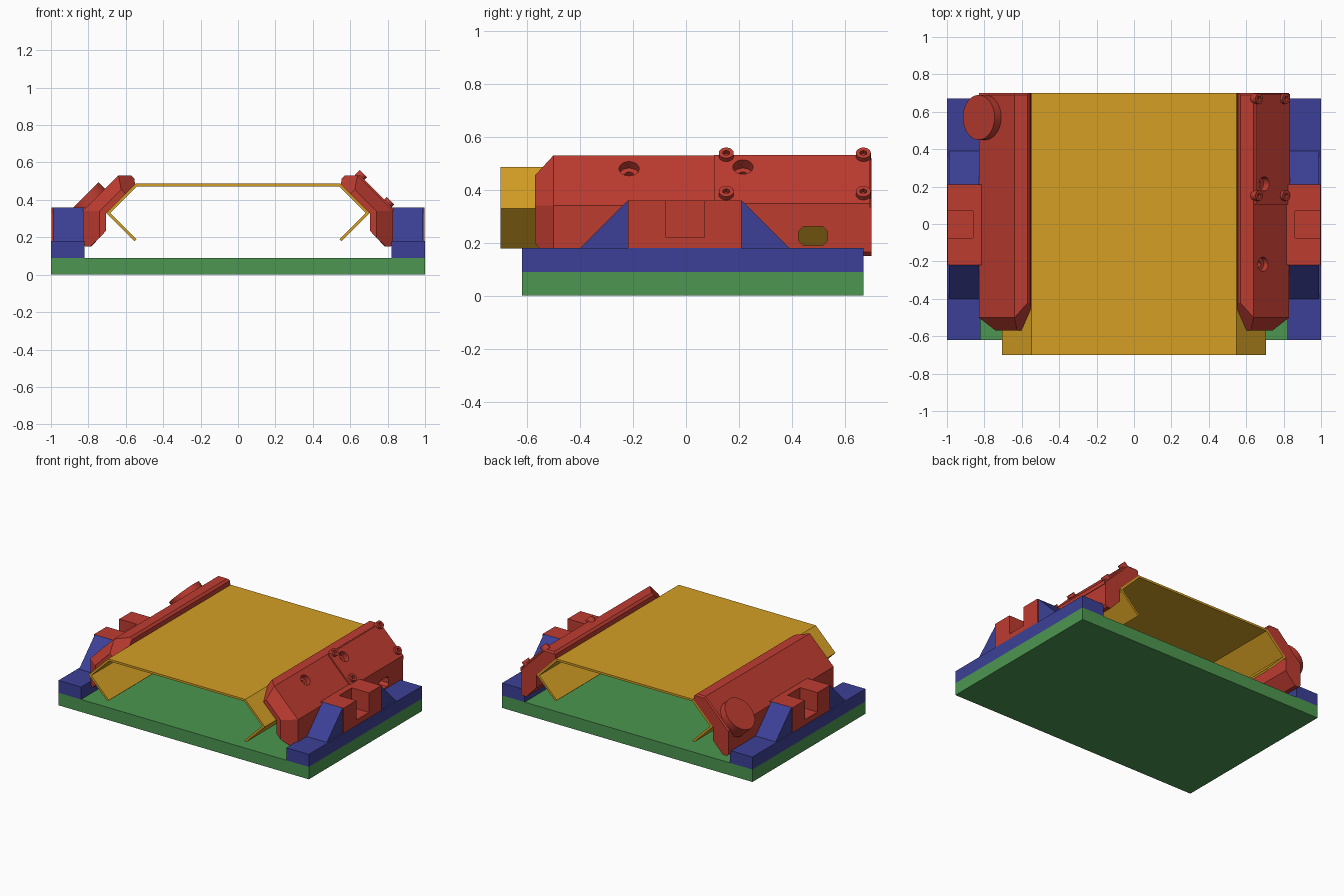
import bpy, bmesh, math
from mathutils import Vector

if "Cube" in bpy.data.objects:
    bpy.data.objects.remove(bpy.data.objects["Cube"])


def material(name, rgb):
    m = bpy.data.materials.new(name)
    m.diffuse_color = (*rgb, 1)
    m.use_nodes = True
    m.node_tree.nodes["Principled BSDF"].inputs["Base Color"].default_value = m.diffuse_color
    return m


GREEN = material("green", (0.072, 0.305, 0.08))
BLUE = material("blue", (0.045, 0.051, 0.305))
RED = material("red", (0.515, 0.045, 0.03))
GOLD = material("gold", (0.66, 0.35, 0.018))


def finish(name, bm, mat, side=1):
    """Turn a bmesh into an object, mirrored to the given side."""
    for v in bm.verts:
        v.co.x *= side
    bmesh.ops.recalc_face_normals(bm, faces=bm.faces)
    me = bpy.data.meshes.new(name)
    bm.to_mesh(me)
    bm.free()
    ob = bpy.data.objects.new(name, me)
    bpy.context.collection.objects.link(ob)
    if mat:
        me.materials.append(mat)
    return ob


def prism_bm(pts, axis, lo, hi):
    """Extrude an (x, z) outline along y, or a (y, z) outline along x."""
    bm = bmesh.new()
    put = (lambda p, t: (p[0], t, p[1])) if axis == 'y' else (lambda p, t: (t, p[0], p[1]))
    a = [bm.verts.new(put(p, lo)) for p in pts]
    b = [bm.verts.new(put(p, hi)) for p in pts]
    bm.faces.new(a)
    bm.faces.new(b)
    n = len(pts)
    for i in range(n):
        j = (i + 1) % n
        bm.faces.new((a[i], a[j], b[j], b[i]))
    return bm


def prism(name, pts, axis, lo, hi, mat, side=1):
    return finish(name, prism_bm(pts, axis, lo, hi), mat, side)


def box(name, x, y, z, mat, side=1):
    return prism(name, [(x[0], z[0]), (x[1], z[0]), (x[1], z[1]), (x[0], z[1])],
                 'y', y[0], y[1], mat, side)


def rod(name, centre, axis, r, lo, hi, mat, side=1, seg=24):
    """Cylinder along an axis, from lo to hi measured from its centre point."""
    bm = bmesh.new()
    bmesh.ops.create_cone(bm, cap_ends=True, segments=seg, radius1=r, radius2=r, depth=hi - lo)
    d = Vector(axis).normalized()
    q = d.to_track_quat('Z', 'Y')
    for v in bm.verts:
        v.co = q @ v.co + Vector(centre) + d * (lo + hi) / 2
    return finish(name, bm, mat, side)


def cut(ob, *cutters):
    """Subtract the cutters, bake the result and remove them."""
    for c in cutters:
        mod = ob.modifiers.new("cut", 'BOOLEAN')
        mod.operation, mod.solver, mod.object = 'DIFFERENCE', 'EXACT', c
        c.hide_render = True
    bpy.context.view_layer.update()
    dg = bpy.context.evaluated_depsgraph_get()
    me = bpy.data.meshes.new_from_object(ob.evaluated_get(dg))
    ob.modifiers.clear()
    ob.data = me
    for c in cutters:
        bpy.data.objects.remove(c)
    return ob


SLOPE = (1, 0, 1)  # outward direction of the sloping pod face

# Base board
box("base_board", (-1, 1), (-0.62, 0.67), (0, 0.09), GREEN)

# Folded sheet
half = [(0.548, 0.487), (0.705, 0.33), (0.553, 0.178), (0.542, 0.189), (0.683, 0.33), (0.541, 0.472)]
right, left = half, [(-x, z) for x, z in half]
outline = right + left[::-1]
prism("folded_sheet", outline, 'y', -0.70, 0.70, GOLD)

# Side pod cross-section
POD = [(0.55, 0.483), (0.555, 0.515), (0.57, 0.53), (0.64, 0.53), (0.83, 0.34), (0.83, 0.165),
       (0.815, 0.15), (0.785, 0.15), (0.705, 0.235), (0.705, 0.328)]

for s, tag in ((1, "right"), (-1, "left")):
    # Mounting rail
    box(tag + "_rail", (0.82, 1), (-0.62, 0.67), (0.09, 0.18), BLUE, s)

    # Triangular gussets with a pin hole
    for e, end in ((-1, "front"), (1, "rear")):
        tri = [(-0.005 + e * 0.215, 0.18), (-0.005 + e * 0.395, 0.18), (-0.005 + e * 0.215, 0.36)]
        g = prism(f"{tag}_{end}_gusset", tri, 'x', 0.83, 0.99, BLUE, s)
        cut(g, rod("pin_cutter", (0.91, 0, 0.275), (0, 1, 0), 0.025, -0.6, 0.6, None, s))

    # Hinge block with a notch
    blk = box(tag + "_hinge_block", (0.815, 0.998), (-0.22, 0.21), (0.18, 0.36), RED, s)
    cut(blk, box("notch_cutter", (0.86, 1.1), (-0.075, 0.07), (0.22, 0.5), None, s),
        rod("pin_cutter", (0.91, 0, 0.275), (0, 1, 0), 0.025, -0.6, 0.6, None, s))

    # Pod body with a tapered nose and softened tail
    bm = prism_bm(POD, 'y', -0.57, 0.70)
    planes = [((0.55, -0.40, 0.53), (-1, -0.88, 1)), ((0.83, -0.50, 0.34), (1, -1.29, 1)),
              ((0.83, -0.50, 0.2), (1, -1.29, 0)), ((0.8, -0.53, 0.15), (0, -1.2, -1)),
              ((0.83, 0.69, 0.34), (1, 1, 1)), ((0.6, 0.69, 0.53), (0, 1, 1))]
    for co, no in planes:
        bmesh.ops.bisect_plane(bm, geom=bm.verts[:] + bm.edges[:] + bm.faces[:], dist=1e-5,
                               plane_co=co, plane_no=Vector(no).normalized(), clear_outer=True)
        bmesh.ops.holes_fill(bm, edges=[e for e in bm.edges if e.is_boundary], sides=0)
    pod = finish(tag + "_pod", bm, RED, s)

    # Counterbored bolt holes
    def bolt_cutters():
        out = []
        for y in (-0.215, 0.215):
            out.append(rod("bore_cutter", (0.69, y, 0.48), SLOPE, 0.038, -0.035, 0.06, None, s))
            out.append(rod("bolt_cutter", (0.69, y, 0.48), SLOPE, 0.018, -0.07, 0.0, None, s, 16))
        return out
    cut(pod, *bolt_cutters())

    if s == 1:
        # Octagonal port through the pod
        y0, y1, z0, z1, c = 0.425, 0.535, 0.19, 0.262, 0.018
        port = [(y0 + c, z0), (y1 - c, z0), (y1, z0 + c), (y1, z1 - c),
                (y1 - c, z1), (y0 + c, z1), (y0, z1 - c), (y0, z0 + c)]
        cut(pod, prism("port_cutter", port, 'x', 0.6, 0.9, None))

        # Rear cover with four hollow screw bosses
        cover = prism("rear_cover", [(0.640, 0.529), (0.652, 0.531), (0.834, 0.349),
                                     (0.834, 0.32), (0.82, 0.32), (0.82, 0.348)],
                      'y', 0.105, 0.695, RED)
        cut(cover, *bolt_cutters())
        for i, (x, y) in enumerate(((0.65, 0.67), (0.795, 0.67), (0.65, 0.152), (0.795, 0.152))):
            p = (x, y, 1.17 - x)
            boss = rod(f"screw_boss_{i + 1}", p, SLOPE, 0.028, -0.01, 0.028, RED)
            cut(boss, rod("socket_cutter", p, SLOPE, 0.014, 0.01, 0.05, None, 1, 6))
    else:
        # Round socket with a central rib
        p = (0.795, 0.57, 0.375)
        cup_cut = rod("cup_cutter", p, SLOPE, 0.09, -0.03, 0.1, None, s, 32)
        cut(pod, rod("cup_cutter", p, SLOPE, 0.09, -0.03, 0.1, None, s, 32))
        ring = rod("socket_ring", p, SLOPE, 0.12, -0.05, 0.05, RED, s, 32)
        cut(ring, cup_cut)
        bm = bmesh.new()
        bmesh.ops.create_cube(bm, size=1)
        q = Vector(SLOPE).to_track_quat('Z', 'Y')
        for v in bm.verts:
            w = Vector((v.co.x * 0.03, v.co.y * 0.178, v.co.z * 0.05 - 0.012))
            if abs(q @ Vector((0, 1, 0)) @ Vector((0, 1, 0))) < 0.5:
                w.x, w.y = w.y, w.x
            v.co = q @ w + Vector(p)
        finish("socket_rib", bm, RED, s)

# Keep crisp edges while smoothing the round parts
for ob in bpy.context.collection.objects:
    ob.select_set(ob.name.startswith(("screw", "socket_ring")))
    if ob.select_get():
        bpy.context.view_layer.objects.active = ob
bpy.ops.object.shade_smooth_by_angle(angle=math.radians(30))
